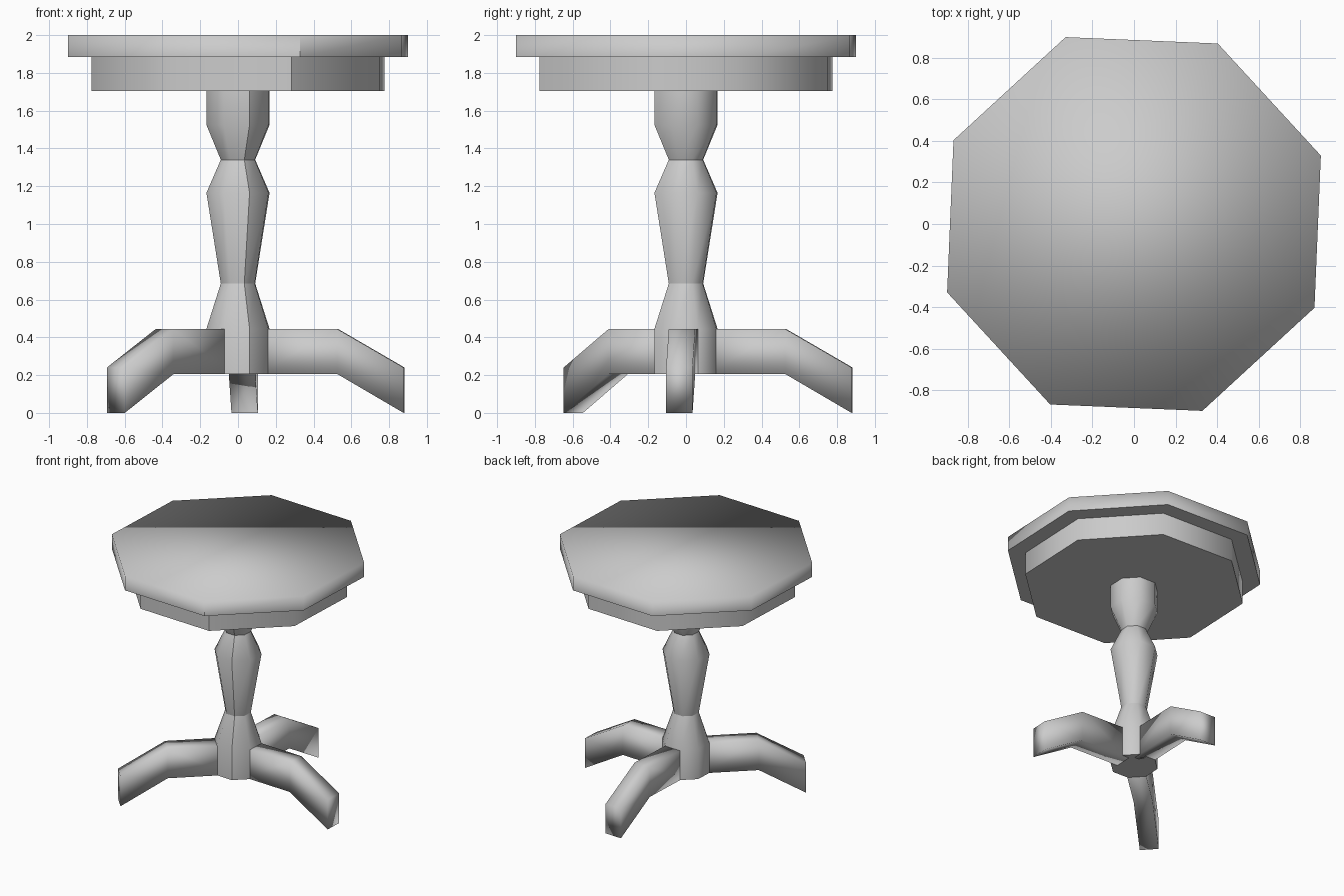
import bpy
import bmesh
from math import cos, sin, radians, pi

cube = bpy.data.objects.get("Cube")
if cube:
    bpy.data.objects.remove(cube, do_unlink=True)

SIDES = 8
SEAM = radians(-69.9)   # angle of the seam corner on every turned part

grey = bpy.data.materials.new("plain grey")
grey.use_nodes = True
grey.diffuse_color = (0.6, 0.6, 0.6, 1)
grey.node_tree.nodes["Principled BSDF"].inputs["Base Color"].default_value = grey.diffuse_color


def finish(bm, name):
    bmesh.ops.recalc_face_normals(bm, faces=bm.faces[:])
    for face in bm.faces:
        face.smooth = True
    mesh = bpy.data.meshes.new(name)
    bm.to_mesh(mesh)
    bm.free()
    mesh.materials.append(grey)
    obj = bpy.data.objects.new(name, mesh)
    bpy.context.collection.objects.link(obj)
    return obj


def turned(name, profile, sharp_rings):
    """Eight-sided lathe of (radius, height) points with a hard seam."""
    bm = bmesh.new()
    rings = []
    for r, z in profile:
        angles = [SEAM + 2 * pi * i / SIDES for i in range(SIDES)]
        rings.append([bm.verts.new((r * cos(a), r * sin(a), z)) for a in angles])
    for low, high in zip(rings, rings[1:]):
        for i in range(SIDES):
            j = (i + 1) % SIDES
            bm.faces.new((low[i], low[j], high[j], high[i]))
        bm.edges.get((low[0], high[0])).smooth = False
    bm.faces.new(rings[0])
    bm.faces.new(rings[-1])
    for k in sharp_rings:
        for i in range(SIDES):
            bm.edges.get((rings[k][i], rings[k][i - 1])).smooth = False
    return finish(bm, name)


def leg(name, angle, half_width=0.07):
    """Bent side outline given thickness, then swung round the column."""
    outline = [(0.1, 0.205), (0.53, 0.205), (0.88, 0), (0.88, 0.24), (0.53, 0.443), (0.1, 0.443)]
    bm = bmesh.new()
    near, far = [[bm.verts.new((x, y, z)) for x, z in outline]
                 for y in (-half_width, half_width)]
    n = len(outline)
    for i in range(n):
        j = (i + 1) % n
        bm.faces.new((near[i], near[j], far[j], far[i]))
    # each side is two quads, split at the bend
    for side in (near, far):
        bm.faces.new((side[0], side[1], side[4], side[5]))
        bm.faces.new(side[1:5])
    obj = finish(bm, name)
    obj.rotation_euler.z = radians(angle)
    return obj


# Top and the skirt under it
turned("table_top", [(0.958, 1.885), (0.958, 2.0)], [0])
turned("skirt", [(0.826, 1.705), (0.826, 1.885)], [0, 1])

# Column: bulges and necks
WIDE, NECK = 0.178, 0.097
turned("column", [(WIDE, 0.205), (WIDE, 0.445), (NECK, 0.685), (WIDE, 1.165),
                  (NECK, 1.34), (WIDE, 1.525), (WIDE, 1.705)], [0, 2, 4, 6])

# Three legs
for name, angle in (("left_leg", -2.3), ("back_leg", 87.7), ("front_right_leg", 222.7)):
    leg(name, angle)
